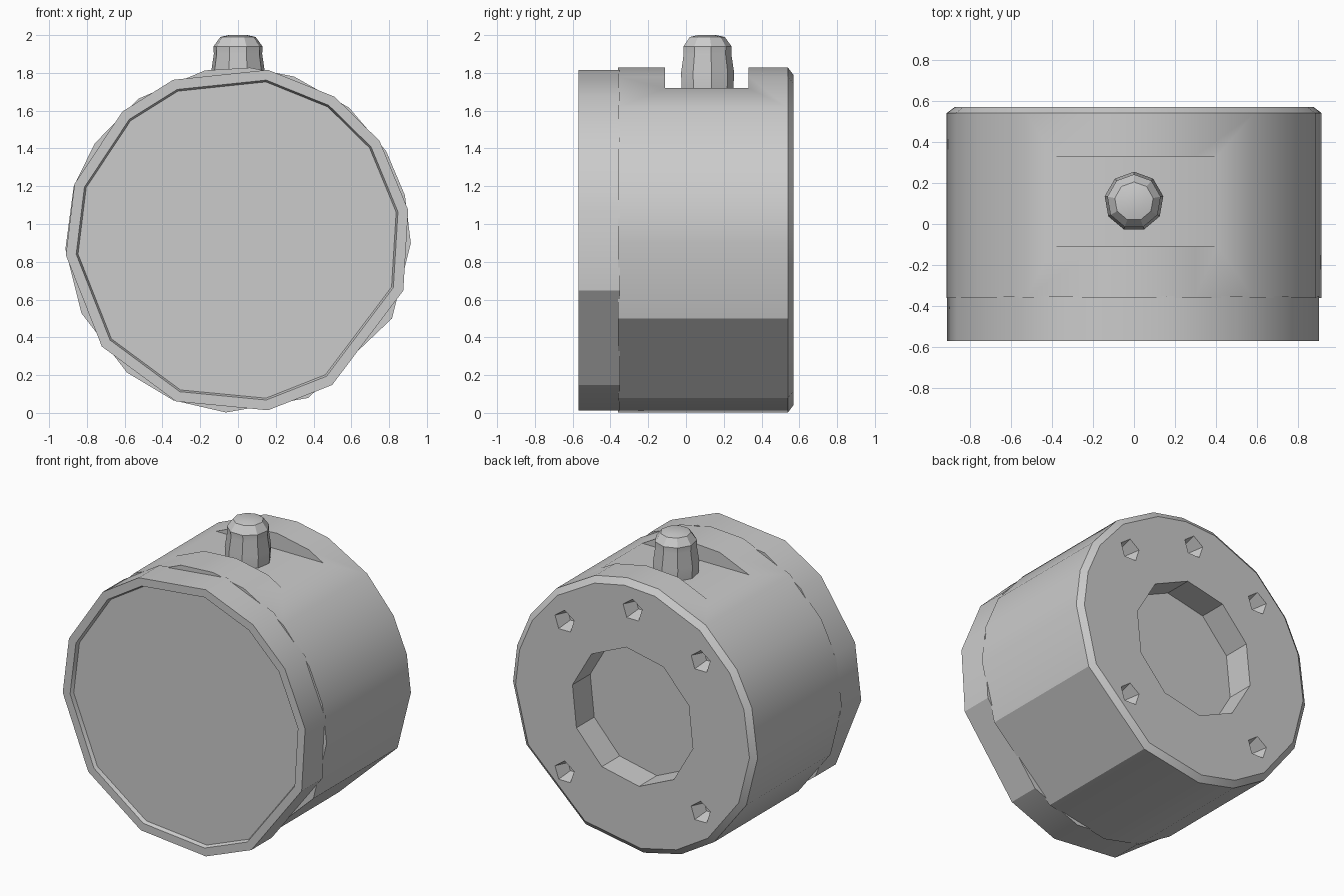
import bpy, bmesh
from math import sin, cos, radians

CENTRE_Z = 0.915

cube = bpy.data.objects.get("Cube")
if cube:
    bpy.data.objects.remove(cube)

grey = bpy.data.materials.new("plain grey")
grey.use_nodes = True
grey.diffuse_color = (0.6, 0.6, 0.6, 1)
grey.node_tree.nodes["Principled BSDF"].inputs["Base Color"].default_value = grey.diffuse_color


def loft(name, profile, angles, centre=(0, 0, CENTRE_Z), upright=False):
    """Closed solid from (radius, along) rings around the y axis, or z if upright."""
    bm = bmesh.new()
    rings = []
    for r, t in profile:
        ring = []
        for a in map(radians, angles):
            p = (r * cos(a), r * sin(a), t) if upright else (r * cos(a), t, r * sin(a))
            ring.append(bm.verts.new([p[i] + centre[i] for i in range(3)]))
        rings.append(ring)
    n = len(angles)
    for lower, upper in zip(rings, rings[1:]):
        for i in range(n):
            j = (i + 1) % n
            bm.faces.new((lower[i], lower[j], upper[j], upper[i]))
    bm.faces.new(rings[0])
    bm.faces.new(rings[-1])
    bmesh.ops.recalc_face_normals(bm, faces=bm.faces)
    return finish(name, bm)


def finish(name, bm):
    mesh = bpy.data.meshes.new(name)
    bm.to_mesh(mesh)
    bm.free()
    mesh.materials.append(grey)
    obj = bpy.data.objects.new(name, mesh)
    bpy.context.collection.objects.link(obj)
    return obj


def activate(obj):
    bpy.ops.object.select_all(action='DESELECT')
    obj.select_set(True)
    bpy.context.view_layer.objects.active = obj


def cut(target, cutter):
    cutter.hide_render = True
    mod = target.modifiers.new("cut", 'BOOLEAN')
    mod.operation = 'DIFFERENCE'
    mod.solver = 'EXACT'
    mod.object = cutter
    activate(target)
    bpy.ops.object.modifier_apply(modifier=mod.name)
    bpy.data.objects.remove(cutter)


def even(n, start=0):
    return [start + 360 * i / n for i in range(n)]


# Main drum with a chamfered back edge
drum = loft("drum", [(0.915, -0.36), (0.915, 0.54), (0.875, 0.57)],
            [-1, 15, 31, 50, 71, 86, 101, 125, 146, 162, 183, 205, 230, 248, 266, 294, 333])

# Front collar with a shallow recessed face
collar = loft("front_collar", [(0.85, -0.545), (0.86, -0.57), (0.915, -0.57), (0.915, -0.35)],
              [10, 35, 56, 80, 112, 132, 161, 185, 218, 249, 280, 303, 343])

# Round opening in the back
cut(drum, loft("opening_cutter", [(0.46, 0.38), (0.46, 0.7)], even(10, 12)))

# Five tapered screw pits around the opening
for a in (45, 90, 135, 225, 315):
    spot = (0.72 * cos(radians(a)), 0, CENTRE_Z + 0.72 * sin(radians(a)))
    cut(drum, loft("pit_cutter", [(0.045, 0.47), (0.075, 0.57), (0.075, 0.65)], even(5, 90), spot))

# Flat slot across the top
bm = bmesh.new()
bmesh.ops.create_cube(bm, size=1)
bmesh.ops.scale(bm, vec=(1.2, 0.44, 0.4), verts=bm.verts)
bmesh.ops.translate(bm, vec=(0, 0.11, 1.92), verts=bm.verts)
cut(drum, finish("slot_cutter", bm))

# Rounded knob standing in the slot
knob = loft("knob", [(0.14, 1.70), (0.145, 1.80), (0.13, 1.90), (0.132, 1.94), (0.095, 1.99), (0.05, 2.0)],
            even(9, 10), (0, 0.11, 0), upright=True)

for obj in (drum, collar, knob):
    activate(obj)
    bpy.ops.object.shade_smooth_by_angle(angle=radians(31))
